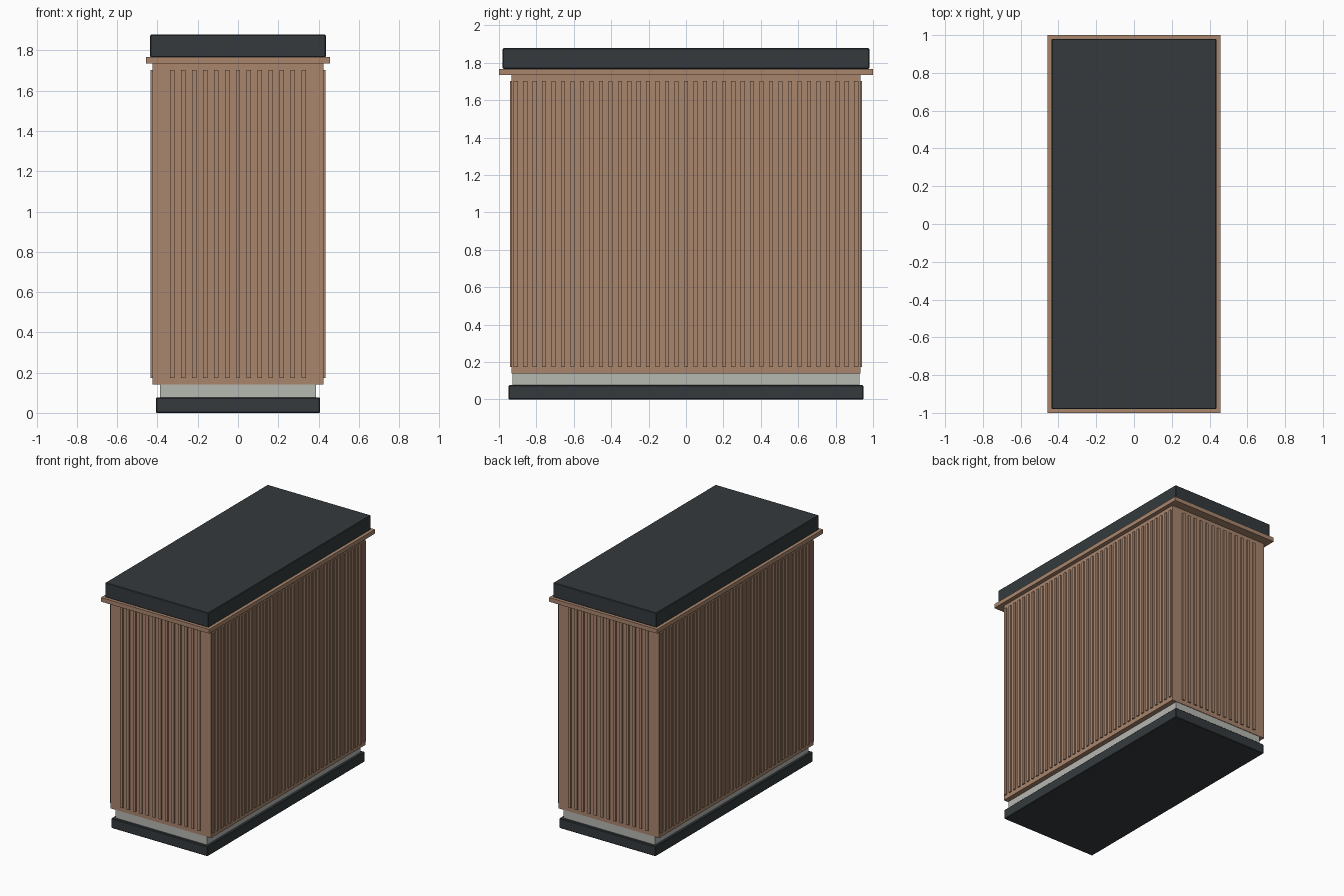
import bpy
import bmesh
from mathutils import Matrix

if "Cube" in bpy.data.objects:
    bpy.data.objects.remove(bpy.data.objects["Cube"])


def material(name, rgb):
    m = bpy.data.materials.new(name)
    m.diffuse_color = (*rgb, 1)
    m.use_nodes = True
    m.node_tree.nodes["Principled BSDF"].inputs["Base Color"].default_value = m.diffuse_color
    return m


DARK = material("charcoal", (0.035, 0.042, 0.047))
WOOD = material("wood", (0.40, 0.24, 0.155))
PALE = material("pale_metal", (0.47, 0.48, 0.44))


def add_box(bm, x0, x1, y0, y1, z0, z1):
    mat = Matrix.Translation(((x0 + x1) / 2, (y0 + y1) / 2, (z0 + z1) / 2))
    mat = mat @ Matrix.Diagonal((x1 - x0, y1 - y0, z1 - z0, 1))
    bmesh.ops.create_cube(bm, size=1, matrix=mat)


def finish(bm, name, mat, bevel=0):
    me = bpy.data.meshes.new(name)
    bm.to_mesh(me)
    bm.free()
    me.materials.append(mat)
    ob = bpy.data.objects.new(name, me)
    bpy.context.collection.objects.link(ob)
    if bevel:
        mod = ob.modifiers.new("bevel", 'BEVEL')
        mod.width = bevel
        mod.segments = 1
    return ob


def slab(name, hx, hy, z0, z1, mat, bevel=0):
    bm = bmesh.new()
    add_box(bm, -hx, hx, -hy, hy, z0, z1)
    return finish(bm, name, mat, bevel)


# Stacked main volumes
BX, BY = 0.425, 0.932
slab("base", 0.407, 0.948, 0.0, 0.076, DARK, 0.004)
slab("plinth", 0.387, 0.928, 0.076, 0.14, PALE)
slab("body", BX, BY, 0.14, 1.735, WOOD)
slab("top_trim", 0.457, 1.0, 1.735, 1.767, WOOD)
slab("top_cap", 0.436, 0.98, 1.767, 1.878, DARK, 0.004)

# Raised vertical slats on all four sides
Z0, Z1, W, OUT, SINK = 0.173, 1.703, 0.011, 0.010, 0.005


def slats(name, count, reach, along_x, sign):
    bm = bmesh.new()
    for i in range(count):
        c = -reach + 2 * reach * i / (count - 1)
        half = BY if along_x else BX
        a, b = sorted((sign * (half - SINK), sign * (half + OUT)))
        if along_x:
            add_box(bm, c - W, c + W, a, b, Z0, Z1)
        else:
            add_box(bm, a, b, c - W, c + W, Z0, Z1)
    finish(bm, name, WOOD)


slats("front_slats", 13, 0.326, True, -1)
slats("back_slats", 13, 0.326, True, 1)
slats("left_slats", 37, 0.910, False, -1)
slats("right_slats", 37, 0.910, False, 1)
